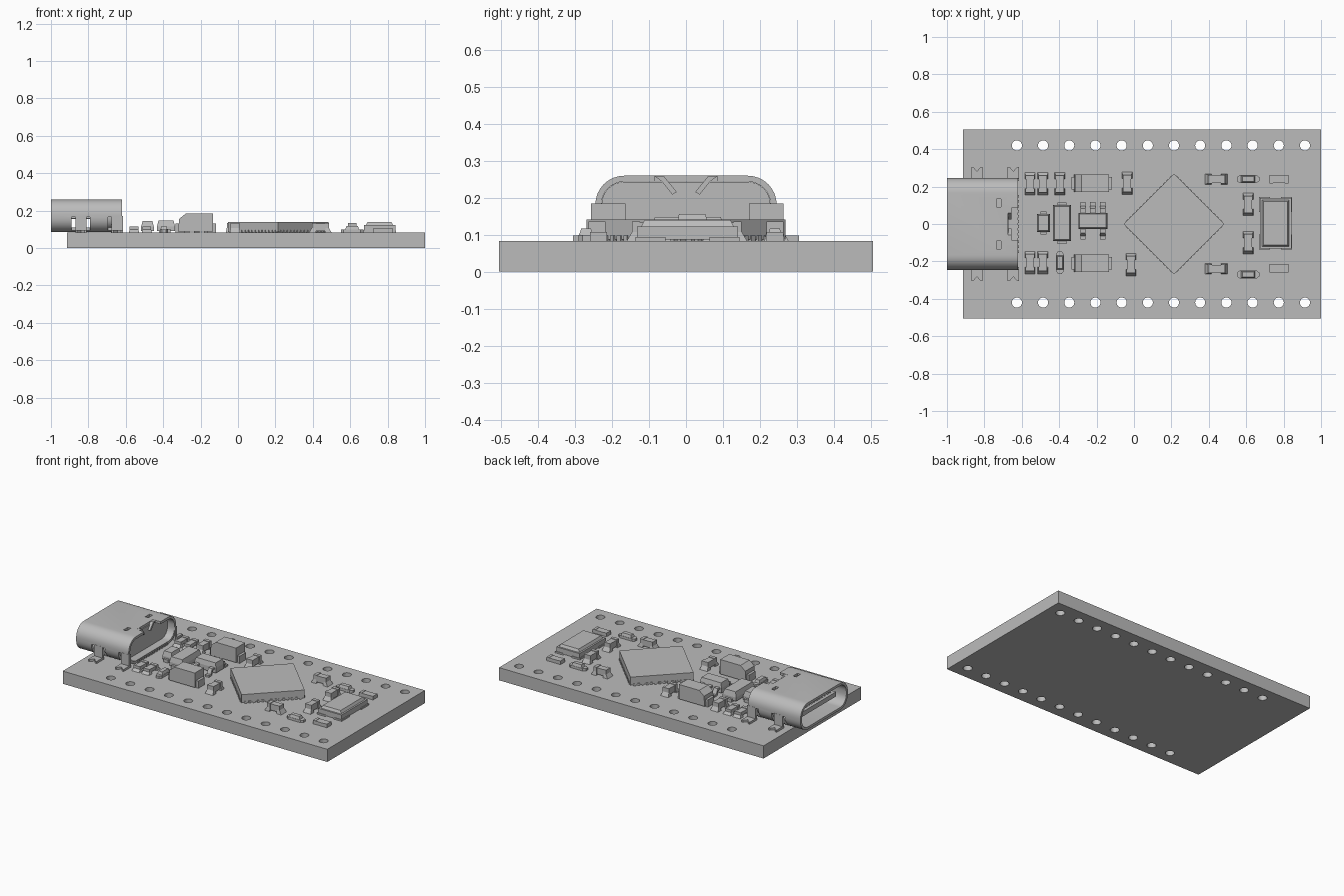
import bpy, bmesh, math
from mathutils import Matrix, Vector

if "Cube" in bpy.data.objects:
    bpy.data.objects.remove(bpy.data.objects["Cube"], do_unlink=True)

grey = bpy.data.materials.new("plain_grey")
grey.use_nodes = True
COLOR = (0.5, 0.5, 0.5, 1)
grey.diffuse_color = COLOR
grey.node_tree.nodes["Principled BSDF"].inputs["Base Color"].default_value = COLOR
T = 0.083  # board top


def frustum(bm, x, y, z, inset=(0, 0, 0, 0)):
    """Box over ranges x, y, z; the top is pulled in by inset (-x, +x, -y, +y)."""
    a, b, c, d = inset
    low = [(x[0], y[0]), (x[1], y[0]), (x[1], y[1]), (x[0], y[1])]
    high = [(x[0] + a, y[0] + c), (x[1] - b, y[0] + c), (x[1] - b, y[1] - d), (x[0] + a, y[1] - d)]
    lo = [bm.verts.new((*p, z[0])) for p in low]
    hi = [bm.verts.new((*p, z[1])) for p in high]
    bm.faces.new(lo[::-1])
    bm.faces.new(hi)
    for i in range(4):
        j = (i + 1) % 4
        bm.faces.new((lo[i], lo[j], hi[j], hi[i]))


def prism(bm, pts, axis, start, end):
    """Extrude a 2D outline along an axis (0 = x, 1 = y, 2 = z)."""
    def at(p, d):
        v = list(p)
        v.insert(axis, d)
        return bm.verts.new(v)
    a = [at(p, start) for p in pts]
    b = [at(p, end) for p in pts]
    bm.faces.new(a)
    bm.faces.new(b[::-1])
    for i in range(len(pts)):
        j = (i + 1) % len(pts)
        bm.faces.new((a[j], a[i], b[i], b[j]))


def finish(name, bm, loc=(0, 0, 0), turn=0, smooth=False):
    bmesh.ops.recalc_face_normals(bm, faces=bm.faces)
    mesh = bpy.data.meshes.new(name)
    bm.to_mesh(mesh)
    bm.free()
    mesh.materials.append(grey)
    ob = bpy.data.objects.new(name, mesh)
    bpy.context.collection.objects.link(ob)
    ob.location = loc
    ob.rotation_euler.z = math.radians(turn)
    if smooth:
        activate(ob)
        bpy.ops.object.shade_smooth_by_angle(angle=math.radians(35))
    return ob


def activate(ob):
    bpy.ops.object.select_all(action="DESELECT")
    ob.select_set(True)
    bpy.context.view_layer.objects.active = ob


def cut(ob, cutter):
    cutter.hide_render = True
    mod = ob.modifiers.new("cut", "BOOLEAN")
    mod.operation, mod.solver, mod.object = "DIFFERENCE", "EXACT", cutter
    activate(ob)
    bpy.ops.object.modifier_apply(modifier="cut")
    bpy.data.objects.remove(cutter, do_unlink=True)


def rounded(hw, z0, z1, r, steps=8):
    """Rounded rectangle outline in y, z."""
    pts = []
    corners = [(hw - r, z1 - r), (r - hw, z1 - r), (r - hw, z0 + r), (hw - r, z0 + r)]
    for k, (cy, cz) in enumerate(corners):
        for s in range(steps + 1):
            t = math.pi / 2 * (k + s / steps)
            pts.append((cy + r * math.cos(t), cz + r * math.sin(t)))
    return pts


# Circuit board with two rows of pin holes
bm = bmesh.new()
frustum(bm, (-0.915, 1), (-0.505, 0.505), (0, T))
board = finish("circuit_board", bm)
bm = bmesh.new()
for i in range(12):
    for y in (-0.42, 0.42):
        bmesh.ops.create_cone(bm, cap_ends=True, segments=24, radius1=0.027, radius2=0.027, depth=0.3,
                              matrix=Matrix.Translation((-0.626 + 0.14 * i, y, T / 2)))
cut(board, finish("hole_cutter", bm))

# Connector shell: a rounded tube open at both ends
bm = bmesh.new()
loops = []
for x in (-1, -0.62):
    for g in (0, 0.016):
        loops.append([bm.verts.new((x, y, z)) for y, z in rounded(0.245 - g, 0.085 + g, 0.259 - g, 0.078 - g)])
o0, i0, o1, i1 = loops
for p, q in ((o0, o1), (o1, i1), (i1, i0), (i0, o0)):
    for k in range(len(p)):
        j = (k + 1) % len(p)
        bm.faces.new((p[k], p[j], q[j], q[k]))
shell = finish("connector_shell", bm)
# Slots beside the legs, notch in the rear of the roof, latch slots
bm = bmesh.new()
for s in (-1, 1):
    for x in (-0.88, -0.80, -0.685):
        frustum(bm, (x - 0.01, x + 0.01), sorted((s * 0.2, s * 0.3)), (0.07, 0.165))
    frustum(bm, (-0.735, -0.712), sorted((s * 0.09, s * 0.135)), (0.23, 0.3))
frustum(bm, (-0.675, -0.5), (-0.085, 0.085), (0.23, 0.3))
cut(shell, finish("slot_cutter", bm))
activate(shell)
bpy.ops.object.shade_smooth_by_angle(angle=math.radians(35))

# Forked shell legs bent out onto the board
bm = bmesh.new()
for s in (-1, 1):
    for x in (-0.84, -0.645):
        frustum(bm, (x - 0.03, x + 0.03), sorted((s * 0.23, s * 0.246)), (T, 0.17))
        fork = [(x - 0.03, s * 0.235), (x + 0.03, s * 0.235), (x + 0.03, s * 0.305),
                (x + 0.02, s * 0.305), (x, s * 0.282), (x - 0.02, s * 0.305), (x - 0.03, s * 0.305)]
        prism(bm, fork, 2, T, 0.097)
finish("connector_legs", bm)

# Connector insert: rear block, tongue with contacts, solder tails, bent latches
bm = bmesh.new()
prism(bm, rounded(0.228, 0.102, 0.242, 0.06), 0, -0.76, -0.67)
finish("connector_insert", bm, smooth=True)
bm = bmesh.new()
frustum(bm, (-0.96, -0.75), (-0.18, 0.18), (0.157, 0.187))
finish("connector_tongue", bm)
bm = bmesh.new()
for i in range(12):
    y = (i - 5.5) * 0.027
    frustum(bm, (-0.94, -0.78), (y - 0.007, y + 0.007), (0.154, 0.19))
    frustum(bm, (-0.68, -0.615), (y - 0.007, y + 0.007), (T, 0.095))
finish("connector_contacts", bm)
bm = bmesh.new()
for s in (-1, 1):
    prism(bm, [(s * 0.085, 0.258), (s * 0.06, 0.258), (s * 0.025, 0.215), (s * 0.037, 0.208), (s * 0.065, 0.243)],
          0, -0.675, -0.655)
finish("connector_latches", bm)


def chip_part(name, x, y, top, turn, length=0.12, width=0.05):
    """Small two-ended chip with metal end caps and solder fillets."""
    bm = bmesh.new()
    h, w = length / 2, width / 2
    frustum(bm, (-h * 0.72, h * 0.72), (-w * 0.8, w * 0.8), (T + 0.008, top - 0.003))
    for s in (-1, 1):
        frustum(bm, sorted((s * h * 0.4, s * h * 0.76)), (-w * 0.92, w * 0.92), (T, top))
        ends = (0.02, 0.004, 0.007, 0.007) if s < 0 else (0.004, 0.02, 0.007, 0.007)
        frustum(bm, sorted((s * h * 0.42, s * h)), (-w * 1.12, w * 1.12), (T, T + (top - T) * 0.65), ends)
    finish(name, bm, (x, y, 0), turn)


for x in (-0.556, -0.487):
    for y in (0.215, -0.206):
        chip_part("resistor", x, y, 0.116, 90)
for x, y, turn in ((-0.396, 0.215, 90), (-0.037, 0.217, 90), (-0.016, -0.217, 90), (0.61, 0.105, 90),
                   (0.61, -0.1, 90), (0.44, 0.24, 0), (0.44, -0.24, 0)):
    chip_part("capacitor", x, y, 0.135, turn)

# Indicator lamps with rounded ends and a domed middle
for x, y, turn in ((-0.396, -0.206, 90), (0.61, 0.24, 0), (0.61, -0.27, 0)):
    bm = bmesh.new()
    ends = [(s * a, s * b) for s in (1, -1) for a, b in ((0.06, -0.01), (0.06, 0.01), (0.045, 0.021), (-0.045, 0.021))]
    prism(bm, ends, 2, T, 0.099)
    frustum(bm, (-0.037, 0.037), (-0.019, 0.019), (0.099, 0.117), (0.006,) * 4)
    finish("indicator_lamp", bm, (x, y, 0), turn)

# Flat chips near the right end
for y in (0.24, -0.237):
    bm = bmesh.new()
    frustum(bm, (-0.049, 0.049), (-0.022, 0.022), (T, 0.105))
    for s in (-1, 1):
        frustum(bm, sorted((s * 0.033, s * 0.05)), (-0.023, 0.023), (T, 0.107))
    finish("flat_chip", bm, (0.775, y, 0))

# Two tall moulded capacitors with a bevelled end
for y in (0.217, -0.21):
    bm = bmesh.new()
    side = [(-0.095, T + 0.006), (0.092, T + 0.006), (0.092, 0.184), (-0.055, 0.184), (-0.09, 0.155)]
    prism(bm, side, 1, -0.047, 0.047)
    for s in (-1, 1):
        frustum(bm, sorted((s * 0.06, s * 0.108)), (-0.033, 0.033), (T, 0.13))
    finish("tall_capacitor", bm, (-0.225, y, 0))

# Small diode and the larger block beside it
for name, x, hx, hy, top in (("small_diode", -0.484, 0.034, 0.048, 0.145),
                             ("block_diode", -0.385, 0.048, 0.097, 0.148)):
    bm = bmesh.new()
    zm = T + (top - T) * 0.5
    frustum(bm, (-hx, hx), (-hy, hy), (T + 0.008, zm))
    frustum(bm, (-hx, hx), (-hy, hy), (zm, top), (0.008,) * 4)
    for s in (-1, 1):
        frustum(bm, (-hx * 0.5, hx * 0.5), sorted((s * hy * 0.7, s * (hy + 0.014))), (T, T + 0.02))
    finish(name, bm, (x, 0.005, 0))

# Regulator with gull-wing leads, three on one side and two on the other
bm = bmesh.new()
frustum(bm, (-0.078, 0.078), (-0.043, 0.043), (T + 0.01, 0.125))
frustum(bm, (-0.078, 0.078), (-0.043, 0.043), (0.125, 0.155), (0.007,) * 4)
for s, places in ((1, (-0.053, 0, 0.053)), (-1, (-0.053, 0.053))):
    lead = [(0.035, 0.127), (0.065, 0.127), (0.08, 0.095), (0.1, 0.095), (0.1, T), (0.07, T), (0.057, 0.115), (0.035, 0.115)]
    for x in places:
        prism(bm, [(s * y, z) for y, z in lead], 0, x - 0.014, x + 0.014)
finish("regulator", bm, (-0.22, 0.017, 0))

# Main processor turned by 45 degrees with pads along its edges
bm = bmesh.new()
frustum(bm, (-0.19, 0.19), (-0.19, 0.19), (T + 0.004, 0.14))
finish("processor", bm, (0.214, 0, 0), 45)
bm = bmesh.new()
for i in range(14):
    p = (i - 6.5) * 0.0255
    for s in (-1, 1):
        frustum(bm, (p - 0.007, p + 0.007), sorted((s * 0.16, s * 0.194)), (T, 0.097))
        frustum(bm, sorted((s * 0.16, s * 0.194)), (p - 0.007, p + 0.007), (T, 0.097))
finish("processor_pads", bm, (0.214, 0, 0), 45)

# Crystal: base, bevelled metal lid and corner pads
bm = bmesh.new()
frustum(bm, (-0.084, 0.084), (-0.136, 0.136), (T + 0.004, 0.122))
frustum(bm, (-0.073, 0.073), (-0.125, 0.125), (0.122, 0.139), (0.009,) * 4)
for sx in (-1, 1):
    for sy in (-1, 1):
        frustum(bm, sorted((sx * 0.03, sx * 0.089)), sorted((sy * 0.06, sy * 0.14)), (T, 0.093))
finish("crystal", bm, (0.757, 0.004, 0))
